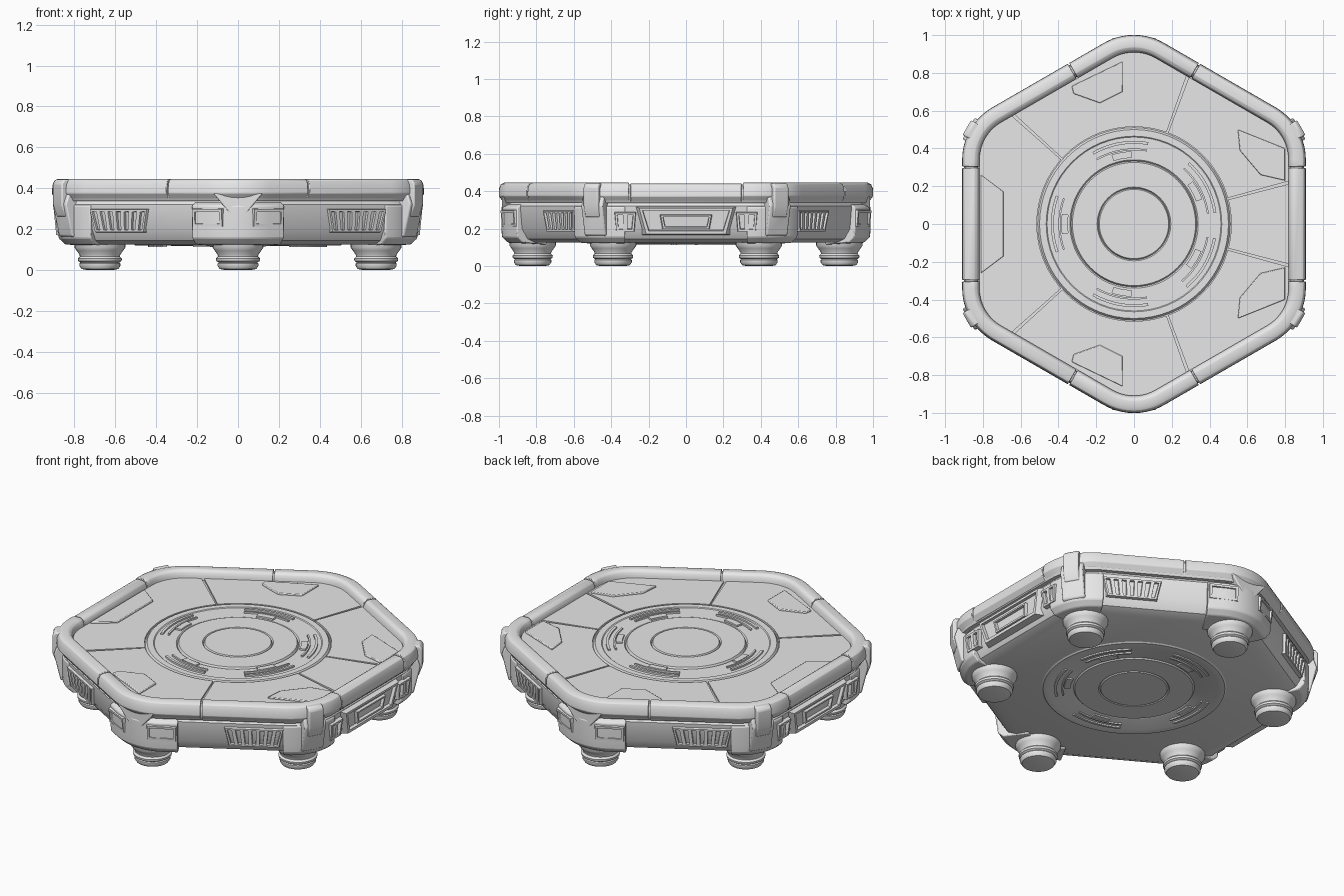
import bpy, bmesh
from math import cos, sin, radians, pi
from mathutils import Vector, Matrix

if "Cube" in bpy.data.objects:
    bpy.data.objects.remove(bpy.data.objects["Cube"], do_unlink=True)

grey = bpy.data.materials.new("plain_grey")
grey.use_nodes = True
grey.diffuse_color = (0.8, 0.8, 0.8, 1)
grey.node_tree.nodes["Principled BSDF"].inputs["Base Color"].default_value = (0.8, 0.8, 0.8, 1)

APO, RHO = 0.91, 0.32          # hexagon apothem and corner radius
RAD = APO / cos(pi / 6)
FLOOR = 0.39
UP = Vector((0, 0, 1))


def ray(deg):
    return Vector((cos(radians(deg)), sin(radians(deg)), 0))


def basis(u, v, w, loc):
    m = Matrix((u, v, w)).transposed().to_4x4()
    m.translation = loc
    return m


def finish(name, bm, bevel=0.0):
    bmesh.ops.recalc_face_normals(bm, faces=bm.faces)
    me = bpy.data.meshes.new(name)
    bm.to_mesh(me)
    bm.free()
    me.materials.append(grey)
    ob = bpy.data.objects.new(name, me)
    bpy.context.collection.objects.link(ob)
    if bevel:
        mod = ob.modifiers.new("bevel", 'BEVEL')
        mod.width, mod.segments = bevel, 2
    bpy.ops.object.select_all(action='DESELECT')
    ob.select_set(True)
    bpy.context.view_layer.objects.active = ob
    bpy.ops.object.shade_smooth_by_angle(angle=radians(35))
    return ob


def corner_path(phi, before=None, after=None):
    """(point, outward normal) pairs around one rounded corner."""
    tip, centre = ray(phi) * RAD, ray(phi) * (RAD - RHO / cos(pi / 6))
    path = [(centre + ray(phi + a) * RHO, ray(phi + a)) for a in range(-30, 31, 6)]
    if before:
        path.insert(0, (tip - ray(phi + 60) * before, ray(phi - 30)))
    if after:
        path.append((tip + ray(phi + 120) * after, ray(phi + 30)))
    return path


def sweep(name, path, profile, ring=False, tube=True, bevel=0.0):
    """Carry an (offset, height) profile along a path."""
    bm = bmesh.new()
    rows = [[bm.verts.new(p + n * o + UP * z) for o, z in profile] for p, n in path]
    for i in range(len(rows) if ring else len(rows) - 1):
        a, b = rows[i], rows[(i + 1) % len(rows)]
        for j in range(len(profile) if tube else len(profile) - 1):
            k = (j + 1) % len(profile)
            bm.faces.new((a[j], a[k], b[k], b[j]))
    if not ring:
        bm.faces.new(rows[0])
        bm.faces.new(rows[-1])
    elif not tube:
        bm.faces.new([r[0] for r in rows])
        bm.faces.new([r[-1] for r in rows])
    return finish(name, bm, bevel)


def lathe(name, profile, loc=(0, 0, 0), n=64):
    bm = bmesh.new()
    rows = [[bm.verts.new(Vector(loc) + ray(360 * i / n) * r + UP * z) for i in range(n)]
            for r, z in profile]
    for a, b in zip(rows, rows[1:]):
        for i in range(n):
            bm.faces.new((a[i], a[(i + 1) % n], b[(i + 1) % n], b[i]))
    bm.faces.new(rows[0])
    bm.faces.new(rows[-1])
    return finish(name, bm)


def prism(name, points, depth, matrix=Matrix(), bevel=0.0):
    bm = bmesh.new()
    face = bm.faces.new([bm.verts.new((x, y, 0)) for x, y in points])
    ext = bmesh.ops.extrude_face_region(bm, geom=[face])
    bmesh.ops.translate(bm, vec=(0, 0, depth),
                        verts=[v for v in ext["geom"] if isinstance(v, bmesh.types.BMVert)])
    bm.transform(matrix)
    return finish(name, bm, bevel)


def panel(name, theta, s, z, w, h, slots=1, rim=0.02, out=0.0, turn=0, taper=0.85):
    """Wall plate with sunken slots, s along the edge facing theta."""
    bm = bmesh.new()
    bmesh.ops.create_grid(bm, x_segments=slots, y_segments=1, size=0.5)
    for v in bm.verts:
        v.co.x *= w * (taper if v.co.y < 0 else 1)
        v.co.y *= h
    front = bm.faces[:]
    back = bmesh.ops.extrude_edge_only(bm, edges=[e for e in bm.edges if e.is_boundary])
    for v in back["geom"]:
        if isinstance(v, bmesh.types.BMVert):
            v.co += Vector((v.co.x * 0.12, v.co.y * 0.12, -0.05))
    bmesh.ops.inset_individual(bm, faces=front, thickness=rim)
    bmesh.ops.inset_individual(bm, faces=front, thickness=0.003, depth=-0.018)
    normal = (ray(theta + turn) - UP * 0.1).normalized()
    side = ray(theta + turn + 90)
    loc = ray(theta) * (APO + out) + ray(theta + 90) * s + UP * z
    bm.transform(basis(side, normal.cross(side), normal, loc))
    return finish(name, bm)


# Main body: rounded hexagon with sloping walls
loop = [p for k in range(6) for p in corner_path(30 + 60 * k)]
sweep("body", loop, [(-0.06, FLOOR), (-0.05, 0.34), (-0.035, 0.32), (-0.045, 0.2),
                     (-0.08, 0.145), (-0.13, 0.125)], ring=True, tube=False)

# Rim: core ring, covered by separate rounded segments with narrow seams
RIM = [(-0.03, 0.446), (-0.012, 0.438), (-0.002, 0.415), (0, 0.375), (-0.02, 0.348),
       (-0.092, 0.348), (-0.092, 0.415), (-0.082, 0.436), (-0.066, 0.446)]
sweep("rim_core", loop, [(o * 0.8 - 0.01, z - 0.01) for o, z in RIM], ring=True)
LONG, SHORT, GAP = 0.65, 0.225, 0.004
for k in range(6):
    if k in (1, 4):
        d = (RAD - LONG - GAP,) * 2
    else:
        d = (SHORT - GAP, LONG - GAP) if k in (0, 3) else (LONG - GAP, SHORT - GAP)
    sweep("rim_corner", corner_path(30 + 60 * k, *d), RIM, bevel=0.003)
for theta in (0, 180):
    half = RAD / 2 - SHORT - GAP
    ends = [(ray(theta) * APO + ray(theta + 90) * s, ray(theta)) for s in (-half, half)]
    sweep("rim_side", ends, [(o, z - 0.004) for o, z in RIM], bevel=0.003)

# Corner housings, feet and clamps
POD = [(-0.07, 0.345), (-0.014, 0.315), (-0.014, 0.2), (-0.018, 0.155),
       (-0.05, 0.125), (-0.2, 0.115), (-0.2, 0.345)]
FOOT = [(0.065, 0.0), (0.09, 0.005), (0.1, 0.02), (0.1, 0.032), (0.095, 0.037), (0.106, 0.044),
        (0.108, 0.056), (0.098, 0.066), (0.1, 0.075), (0.114, 0.095), (0.124, 0.11), (0.126, 0.15)]
CLAMP = [(0.945, 0.44), (1.005, 0.444), (1.022, 0.425), (1.022, 0.32), (1.0, 0.26), (0.92, 0.26)]
BRACE = [(0.92, 0.37), (0.995, 0.37), (1.012, 0.32), (0.975, 0.165), (0.88, 0.14)]
for k in range(6):
    phi = 30 + 60 * k
    if k in (1, 4):
        lathe("tip_foot", FOOT, ray(phi) * 0.82, 32)
        sweep("tip_housing", corner_path(phi, 0.27, 0.27), POD, bevel=0.006)
        prism("tip_wedge", [(-0.12, 0.375), (0.12, 0.375), (0.035, 0.27), (-0.035, 0.27)], 0.06,
              basis(ray(phi - 90), UP, ray(phi), ray(phi) * 0.925), 0.006)
    else:
        lathe("side_foot", FOOT, ray(phi) * 0.78, 32)
        sweep("side_housing", corner_path(phi, 0.2, 0.2),
              [(o - 0.015, z) for o, z in POD], bevel=0.006)
        for name, shape, wide in (("clamp", CLAMP, 0.09), ("clamp_brace", BRACE, 0.13)):
            prism(name, shape, wide,
                  basis(ray(phi), UP, -ray(phi + 90), ray(phi + 90) * wide / 2), 0.008)

# Wall panels: vents and windows on the slanted sides
for theta, sign in ((60, 1), (120, -1), (240, 1), (300, -1)):
    panel("tip_window", theta, sign * 0.345, 0.255, 0.16, 0.085, 1, 0.018, -0.009, sign * 4, 1)
    panel("vent_panel", theta, -sign * 0.165, 0.24, 0.32, 0.11, 7, 0.014, -0.028)
# Windows and slits on the straight sides
for theta in (0, 180):
    panel("side_panel", theta, 0, 0.24, 0.5, 0.14, 1, 0.022, -0.014)
    panel("side_window", theta, 0, 0.235, 0.27, 0.075, 1, 0.014, -0.016, 0, 0.9)
    for s in (-0.325, 0.325):
        panel("side_slits", theta, s, 0.235, 0.11, 0.1, 2, 0.016, -0.02)

# Floor plates: sectors between the round deck and the rim
seams = [70, 138, 222, 290, 345, 375, 430]
for a, b in zip(seams, seams[1:]):
    steps = [a + 0.5 + (b - a - 1) * i / 12 for i in range(13)]
    outer = [ray(t) * 0.818 / cos(radians((t + 30) % 60 - 30)) for t in steps]
    inner = [ray(t) * 0.515 for t in reversed(steps)]
    prism("floor_plate", [p.xy for p in outer + inner], 0.016,
          Matrix.Translation((0, 0, FLOOR - 0.004)))

# Angular pads on the floor
pads = [[(-0.06, 0.86), (-0.06, 0.7), (-0.18, 0.64), (-0.32, 0.69), (-0.33, 0.73)],
        [(0.55, 0.5), (0.56, 0.39), (0.67, 0.26), (0.8, 0.23), (0.8, 0.4)]]
on_floor = Matrix.Translation((0, 0, FLOOR))
for pts in pads:
    for m in (1, -1):
        prism("floor_pad", [(x, y * m) for x, y in pts], 0.022, on_floor, 0.004)
prism("left_pad", [(-0.81, 0.26), (-0.69, 0.17), (-0.69, -0.17), (-0.81, -0.26)], 0.022,
      on_floor, 0.004)

# Round deck above, matching disc below, each with stepped rings
STEPS = [(0.51, 0), (0.5, 0.014), (0.465, 0.014), (0.46, 0.01), (0.34, 0.01), (0.333, 0.002),
         (0.326, 0.016), (0.195, 0.016), (0.189, 0.006), (0.183, 0.018)]
lathe("round_deck", [(r, FLOOR + z) for r, z in STEPS])
lathe("under_disc", [(r, 0.126 - z * 0.5) for r, z in STEPS])

# Curved slots with raised lips on both discs
for mid in (28, -30, 100, 180, 260):
    for z, depth in ((FLOOR, 0.02), (0.125, -0.012)):
        for r0, r1, half in ((0.425, 0.44, 20), (0.39, 0.4, 20), (0.35, 0.385, 8)):
            arc = [mid - half + half * i / 6 for i in range(13)]
            pts = [ray(t) * r1 for t in arc] + [ray(t) * r0 for t in reversed(arc)]
            prism("slot_lip", [p.xy for p in pts], depth, Matrix.Translation((0, 0, z)))
